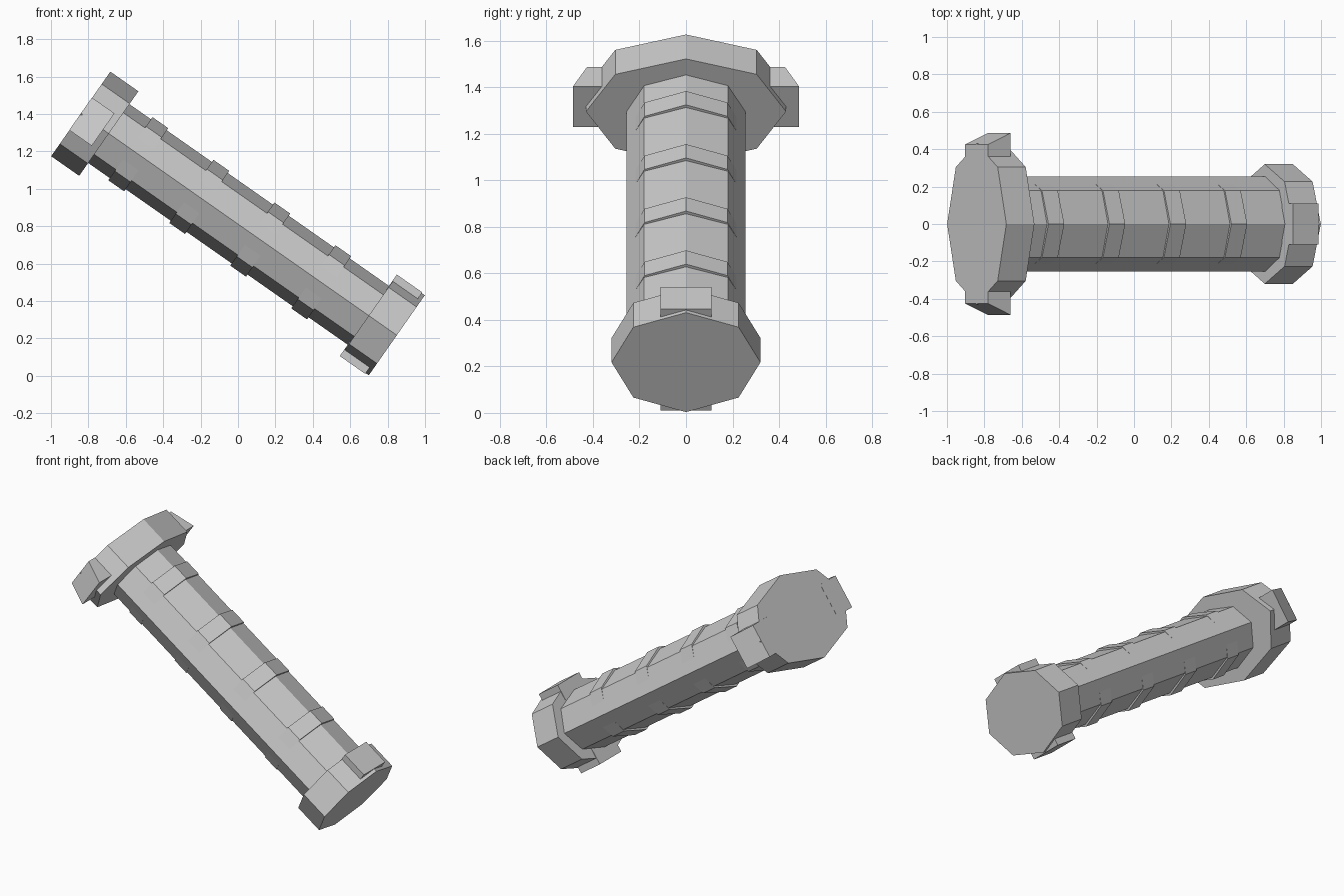
import bpy, bmesh
from math import cos, sin, pi, radians
from mathutils import Matrix

if "Cube" in bpy.data.objects:
    bpy.data.objects.remove(bpy.data.objects["Cube"])

# Local frame: x along the shaft (head at -1.49, foot at 0.57), y sideways, z across
TILT = Matrix.Rotation(radians(35), 4, 'Y') @ Matrix.Translation((0, 0, 0.665))


def loft(name, near, far):
    """Closed solid between two matching rings of points."""
    bm = bmesh.new()
    a = [bm.verts.new(p) for p in near]
    b = [bm.verts.new(p) for p in far]
    n = len(a)
    bm.faces.new(a)
    bm.faces.new(b)
    for i in range(n):
        j = (i + 1) % n
        bm.faces.new((a[i], a[j], b[j], b[i]))
    bmesh.ops.recalc_face_normals(bm, faces=bm.faces)
    bm.transform(TILT)
    mesh = bpy.data.meshes.new(name)
    bm.to_mesh(mesh)
    bm.free()
    obj = bpy.data.objects.new(name, mesh)
    bpy.context.collection.objects.link(obj)
    return obj


def octagon(x, ry, rz):
    return [(x, ry * cos(i * pi / 4), rz * sin(i * pi / 4)) for i in range(8)]


def prism(name, x0, x1, ry, rz):
    return loft(name, octagon(x0, ry, rz), octagon(x1, ry, rz))


def rect(x, y0, y1, z0, z1):
    return [(x, y0, z0), (x, y1, z0), (x, y1, z1), (x, y0, z1)]


# Main shaft and the two end caps
prism("shaft", -1.40, 0.50, 0.255, 0.192)
prism("head_cap", -1.492, -1.309, 0.43, 0.276)
prism("foot_cap", 0.388, 0.571, 0.32, 0.261)

# Grip rings, slightly raised on the upper and lower faces
for k in range(4):
    x = -1.168 + 0.398 * k
    prism(f"grip_ring_{k + 1}", x, x + 0.103, 0.252, 0.206)

# Wedge lugs on the sides of the head, blocks above and below the foot
for s, side in ((1, "a"), (-1, "b")):
    loft(f"head_lug_{side}",
         rect(-1.493, s * 0.27, s * 0.425, -0.106, 0.106),
         rect(-1.346, s * 0.27, s * 0.486, -0.106, 0.106))
    loft(f"foot_block_{side}",
         rect(0.385, -0.11, 0.11, s * 0.167, s * 0.266),
         rect(0.551, -0.11, 0.11, s * 0.167, s * 0.266))
